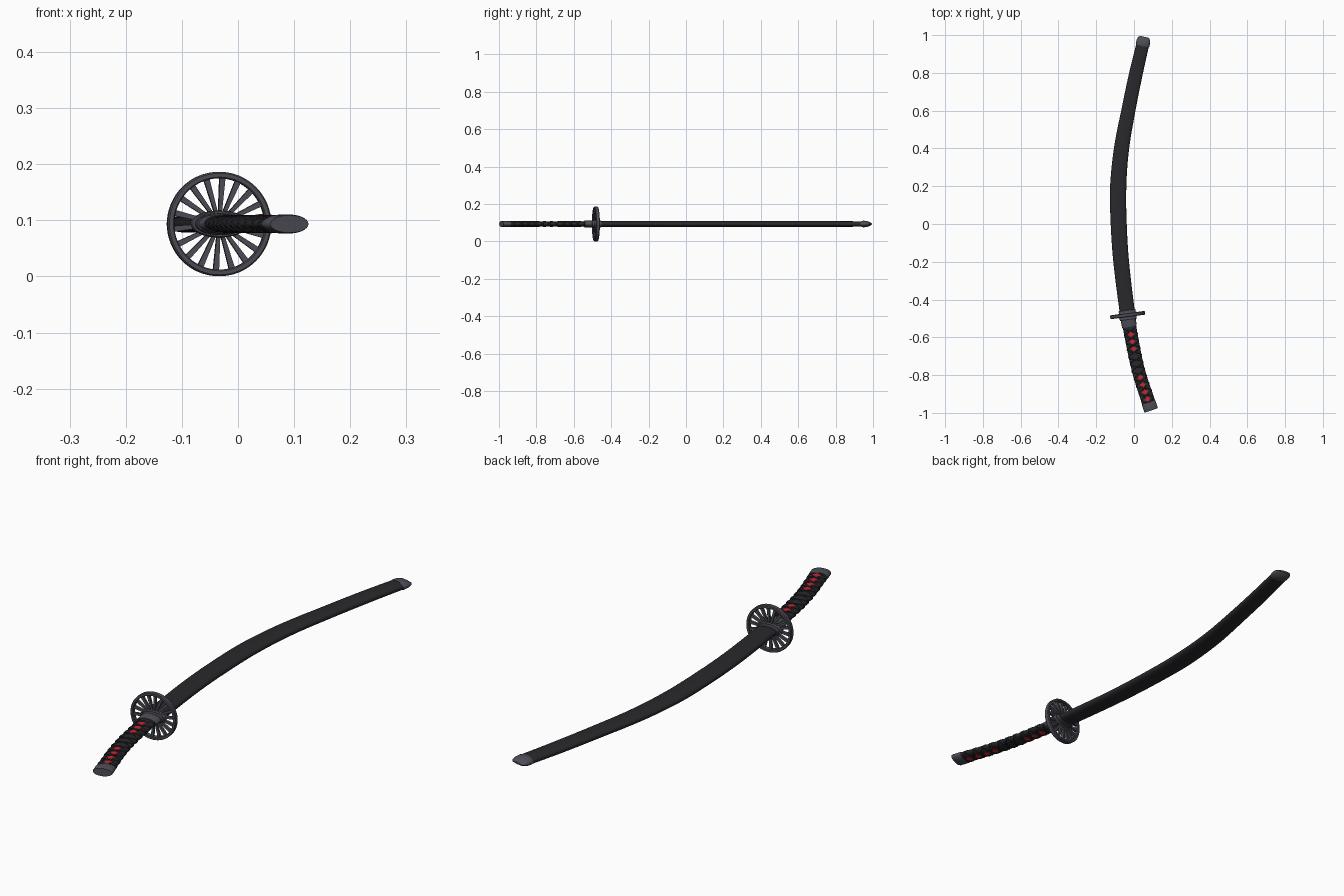
import bpy, bmesh, math
from mathutils import Vector, Matrix

if "Cube" in bpy.data.objects:
    bpy.data.objects.remove(bpy.data.objects["Cube"])

ZC = 0.0935          # height of the sword's mid plane
GUARD_Y = -0.482
# centre line of the whole sword as (y, x)
SPINE = [(-1.0, .096), (-.95, .079), (-.77, .022), (-.55, -.023), (-.48, -.034),
         (-.2, -.068), (0, -.081), (.2, -.0835), (.4, -.066), (.6, -.03),
         (.8, .011), (.95, .046), (1.02, .062)]


def spine_x(y):
    n = len(SPINE)
    i = max(k for k in range(n - 1) if SPINE[k][0] <= y or k == 0)

    def slope(k):
        a, b = SPINE[max(k - 1, 0)], SPINE[min(k + 1, n - 1)]
        return (b[1] - a[1]) / (b[0] - a[0])
    (y0, x0), (y1, x1) = SPINE[i], SPINE[i + 1]
    h = y1 - y0
    t = (y - y0) / h
    return ((2*t**3 - 3*t*t + 1) * x0 + (t**3 - 2*t*t + t) * h * slope(i)
            + (3*t*t - 2*t**3) * x1 + (t**3 - t*t) * h * slope(i + 1))


def frame(y):
    """Matrix at y along the spine: local x = side, y = along, z = up."""
    d = Vector((spine_x(y + .004) - spine_x(y - .004), .008, 0)).normalized()
    s = Vector((d.y, -d.x, 0))
    m = Matrix((s, d, Vector((0, 0, 1)))).transposed().to_4x4()
    m.translation = (spine_x(y), y, ZC)
    return m


def material(name, c):
    m = bpy.data.materials.new(name)
    m.diffuse_color = (*c, 1)
    m.use_nodes = True
    m.node_tree.nodes["Principled BSDF"].inputs["Base Color"].default_value = m.diffuse_color
    return m


BLACK = material("black_lacquer", (.022, .022, .026))
METAL = material("dark_metal", (.075, .075, .095))
RED = material("red_inlay", (.6, .02, .03))


def finish(name, bm, mat, angle=35):
    bmesh.ops.recalc_face_normals(bm, faces=bm.faces)
    me = bpy.data.meshes.new(name)
    bm.to_mesh(me)
    bm.free()
    me.materials.append(mat)
    ob = bpy.data.objects.new(name, me)
    bpy.context.collection.objects.link(ob)
    bpy.ops.object.select_all(action='DESELECT')
    ob.select_set(True)
    bpy.context.view_layer.objects.active = ob
    bpy.ops.object.shade_smooth_by_angle(angle=math.radians(angle))
    return ob


def oval(a, hw, ht, power):
    c, s = math.cos(a), math.sin(a)
    return Vector((math.copysign(abs(c) ** (2 / power), c) * hw, 0,
                   math.copysign(abs(s) ** (2 / power), s) * ht))


def loft(name, stations, mat, sub=1, power=2.0, sides=32):
    """Skin oval rings (y, half width, half thickness) along the spine."""
    rings = []
    for a, b in zip(stations, stations[1:]):
        rings += [[p + (q - p) * k / sub for p, q in zip(a, b)] for k in range(sub)]
    rings.append(stations[-1])
    bm = bmesh.new()
    prev = None
    for y, hw, ht in rings:
        m = frame(y)
        ring = [bm.verts.new(m @ oval(2 * math.pi * i / sides, hw, ht, power))
                for i in range(sides)]
        if prev:
            for i in range(sides):
                j = (i + 1) % sides
                bm.faces.new((prev[i], prev[j], ring[j], ring[i]))
        else:
            bm.faces.new(ring)
        prev = ring
    bm.faces.new(prev)
    return finish(name, bm, mat)


# scabbard and its end cap
loft("scabbard", [(-.47, .040, .0155), (0, .0425, .0155), (.2, .043, .0155),
                  (.4, .040, .0155), (.6, .037, .0155), (.8, .036, .015),
                  (.955, .034, .0145)], BLACK, sub=6, power=2.4)
loft("scabbard_cap", [(.942, .035, .0165), (.948, .037, .018), (.966, .037, .0165),
                      (.978, .034, .012), (.986, .029, .007), (.991, .023, .003)], METAL)

# handle, collar and pommel
loft("handle", [(-.955, .036, .0145), (-.75, .0345, .0135), (-.50, .036, .0145)],
     BLACK, sub=8)
loft("handle_collar", [(-.545, .0375, .0165), (-.541, .039, .0175), (-.495, .041, .0185)],
     METAL)
loft("pommel", [(-.987, .036, .0155), (-.983, .0375, .017), (-.952, .038, .017),
                (-.946, .037, .016)], METAL)

# guard hub, oval washers either side
loft("guard_hub", [(-.494, .049, .022), (-.491, .051, .024), (-.473, .051, .024),
                   (-.470, .049, .022)], METAL)
loft("guard_washers", [(-.508, .043, .0185), (-.506, .045, .020), (-.458, .045, .020),
                       (-.456, .043, .0185)], METAL)

# guard rim: rounded rectangular section spun round the spine
G = frame(GUARD_Y)
SECTION = [(.0815, -.008), (.0835, -.010), (.0905, -.010), (.093, -.007),
           (.093, .007), (.0905, .010), (.0835, .010), (.0815, .008)]
N = 64
bm = bmesh.new()
rim = []
for i in range(N):
    a = 2 * math.pi * i / N
    rim.append([bm.verts.new(G @ Vector((r * math.cos(a), d, r * math.sin(a))))
                for r, d in SECTION])
for i in range(N):
    A, B = rim[i], rim[(i + 1) % N]
    for k in range(8):
        bm.faces.new((A[k], A[k - 1], B[k - 1], B[k]))
finish("guard_rim", bm, METAL)

# guard spokes, slightly wider toward the rim
bm = bmesh.new()
SPOKES = 18
for i in range(SPOKES):
    rot = G @ Matrix.Rotation(2 * math.pi * i / SPOKES + math.radians(4), 4, 'Y')
    res = bmesh.ops.create_cube(bm, size=1)
    for v in res["verts"]:
        outer = v.co.z > 0
        v.co = rot @ Vector((v.co.x * (.0105 if outer else .006), v.co.y * .011,
                             .084 if outer else .018))
finish("guard_spokes", bm, METAL)

# crossing cords wound round the handle
PITCH = .038
Y0, Y1 = -.946, -.547
cu = bpy.data.curves.new("handle_wrap", 'CURVE')
cu.dimensions = '3D'
cu.bevel_depth = .0028
cu.bevel_resolution = 1
for start in (1, -1):
    for turn in (1, -1):
        sp = cu.splines.new('POLY')
        n = 160
        sp.points.add(n)
        for k, p in enumerate(sp.points):
            y = Y0 + (Y1 - Y0) * k / n
            a = start * math.pi / 2 + turn * math.pi * (y - Y0) / PITCH
            p.co = (*(frame(y) @ oval(a, .0345, .0132, 2)), 1)
wrap = bpy.data.objects.new("handle_wrap", cu)
cu.materials.append(BLACK)
bpy.context.collection.objects.link(wrap)

# red diamond inlays, two groups of four on both faces
bm = bmesh.new()
for k in (0, 1, 2, 3, 7, 8, 9):
    y = Y0 + (k + .5) * PITCH
    m = frame(y)
    for side in (1, -1):
        base, top = [], []
        for i in range(4):
            c, s = math.cos(i * math.pi / 2), math.sin(i * math.pi / 2)
            base.append(bm.verts.new(m @ Vector((c * .019, s * .0145, side * .010))))
            top.append(bm.verts.new(m @ Vector((c * .018, s * .0135, side * .0145))))
        mid = bm.verts.new(m @ Vector((0, 0, side * .0158)))
        for i in range(4):
            bm.faces.new((base[i - 1], base[i], top[i], top[i - 1]))
            bm.faces.new((top[i - 1], top[i], mid))
        bm.faces.new(base)
finish("red_inlays", bm, RED, 20)
